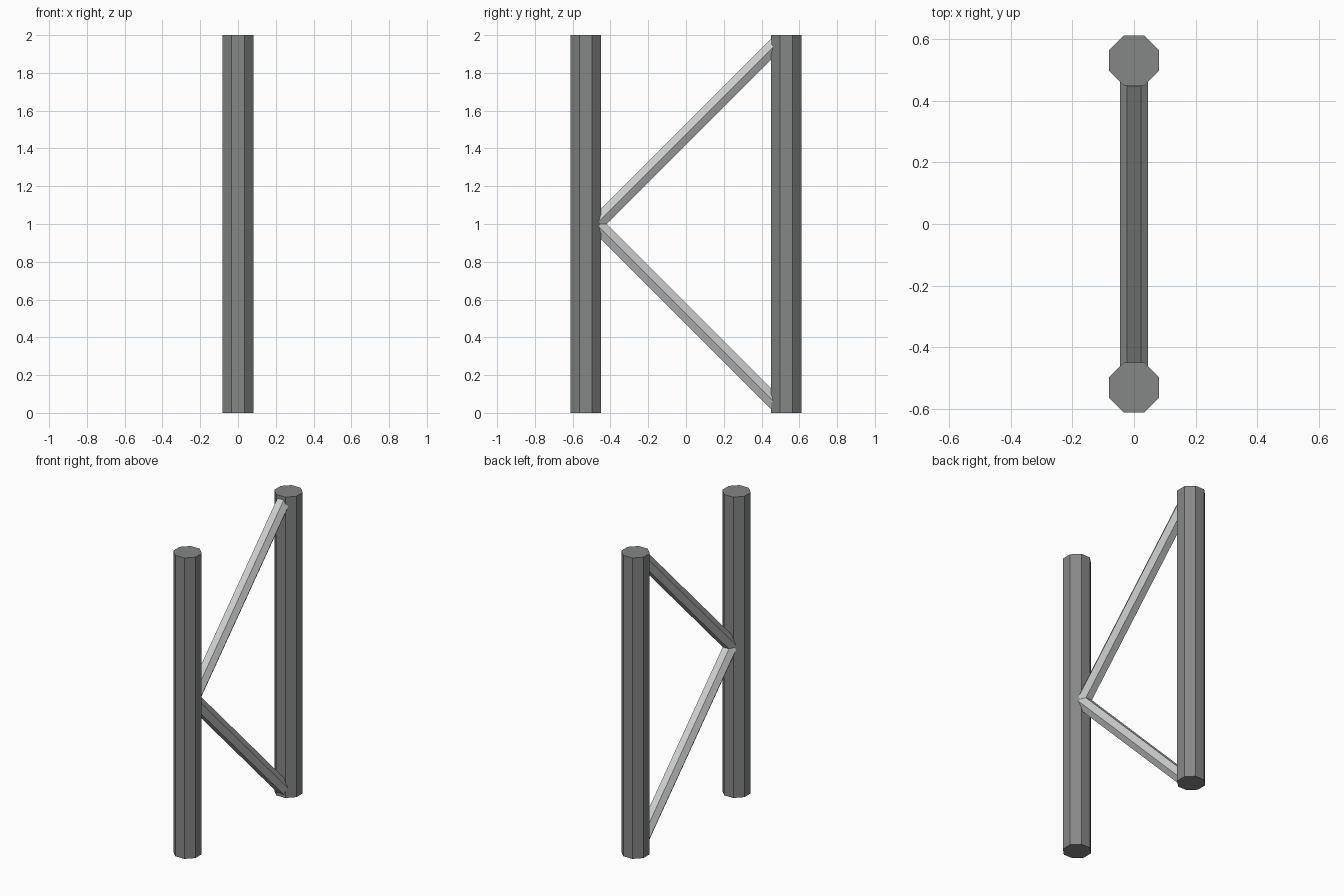
import bpy
import math
from mathutils import Vector

if "Cube" in bpy.data.objects:
    bpy.data.objects.remove(bpy.data.objects["Cube"])


def material(name, rgb):
    m = bpy.data.materials.new(name)
    m.diffuse_color = (*rgb, 1.0)
    m.use_nodes = True
    m.node_tree.nodes["Principled BSDF"].inputs["Base Color"].default_value = m.diffuse_color
    return m


post_grey = material("dark grey", (0.235, 0.245, 0.24))
brace_grey = material("light grey", (0.60, 0.615, 0.62))


def rod(name, start, end, radius, sides, spin, mat):
    """Flat-sided rod between two points; spin turns the cross-section."""
    start, end = Vector(start), Vector(end)
    axis = (end - start).normalized()
    u = Vector((1, 0, 0))
    v = axis.cross(u)
    ring = [radius * (math.cos(a) * u + math.sin(a) * v)
            for a in (spin + 2 * math.pi * i / sides for i in range(sides))]
    verts = [start + p for p in ring] + [end + p for p in ring]
    faces = [(i, (i + 1) % sides, (i + 1) % sides + sides, i + sides)
             for i in range(sides)]
    faces += [tuple(reversed(range(sides))), tuple(range(sides, 2 * sides))]
    mesh = bpy.data.meshes.new(name)
    mesh.from_pydata(verts, [], faces)
    mesh.materials.append(mat)
    obj = bpy.data.objects.new(name, mesh)
    bpy.context.collection.objects.link(obj)
    return obj


# Octagonal upright posts, flats facing the axes
post_radius = 0.081 / math.cos(math.pi / 8)
for name, y in (("front_post", -0.53), ("back_post", 0.53)):
    rod(name, (0, y, 0), (0, y, 2), post_radius, 8, math.pi / 8, post_grey)

# Hexagonal diagonal braces meeting at mid height of the front post
for name, s in (("upper_brace", 1), ("lower_brace", -1)):
    rod(name, (0, -0.475, 1), (0, 0.475, 1 + s * 0.95), 0.046, 6, 0, brace_grey)
